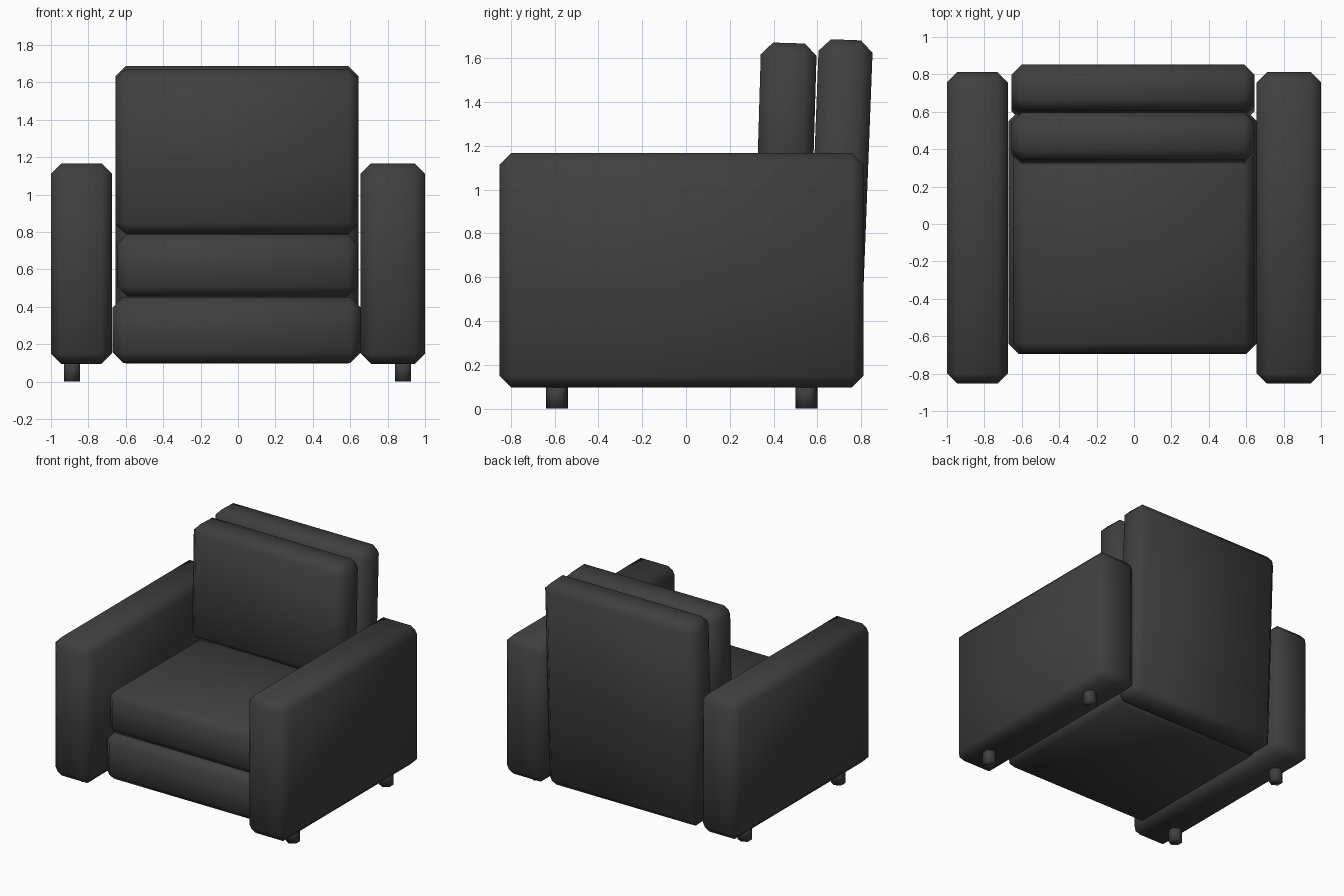
import bpy
from math import radians

if "Cube" in bpy.data.objects:
    bpy.data.objects.remove(bpy.data.objects["Cube"])

dark = bpy.data.materials.new("dark_upholstery")
dark.diffuse_color = (0.05, 0.05, 0.05, 1)
dark.use_nodes = True
dark.node_tree.nodes["Principled BSDF"].inputs["Base Color"].default_value = dark.diffuse_color


def finish(obj, name):
    obj.name = name
    obj.data.materials.append(dark)
    bpy.ops.object.shade_smooth()


def cushion(name, x, y, z, tilt=0.0, bevel=0.055):
    """Chamfered, smooth-shaded block spanning the given ranges, leaning back by tilt degrees."""
    spans = (x, y, z)
    bpy.ops.mesh.primitive_cube_add(size=1, location=[(a + b) / 2 for a, b in spans])
    obj = bpy.context.object
    obj.scale = [b - a for a, b in spans]
    bpy.ops.object.transform_apply(location=False, rotation=False, scale=True)
    obj.rotation_euler.x = radians(-tilt)
    mod = obj.modifiers.new("chamfer", "BEVEL")
    mod.width = bevel
    mod.segments = 1
    finish(obj, name)


# Arms
cushion("arm_left", (-1.0, -0.675), (-0.853, 0.812), (0.095, 1.167))
cushion("arm_right", (0.656, 1.0), (-0.853, 0.812), (0.095, 1.167))

# Base and seat cushion
cushion("base", (-0.67, 0.656), (-0.695, 0.605), (0.10, 0.452))
cushion("seat_cushion", (-0.647, 0.64), (-0.69, 0.605), (0.455, 0.79))

# Leaning backrest and loose back cushion
cushion("backrest", (-0.655, 0.645), (0.577, 0.824), (0.10, 1.685), tilt=2.2)
cushion("back_cushion", (-0.655, 0.645), (0.33, 0.585), (0.79, 1.67), tilt=1.7)

# Hexagonal feet
for side, x in (("left", -0.888), ("right", 0.882)):
    for end, y in (("front", -0.59), ("back", 0.55)):
        bpy.ops.mesh.primitive_cylinder_add(vertices=6, radius=0.05, depth=0.12, location=(x, y, 0.06))
        finish(bpy.context.object, f"foot_{end}_{side}")
